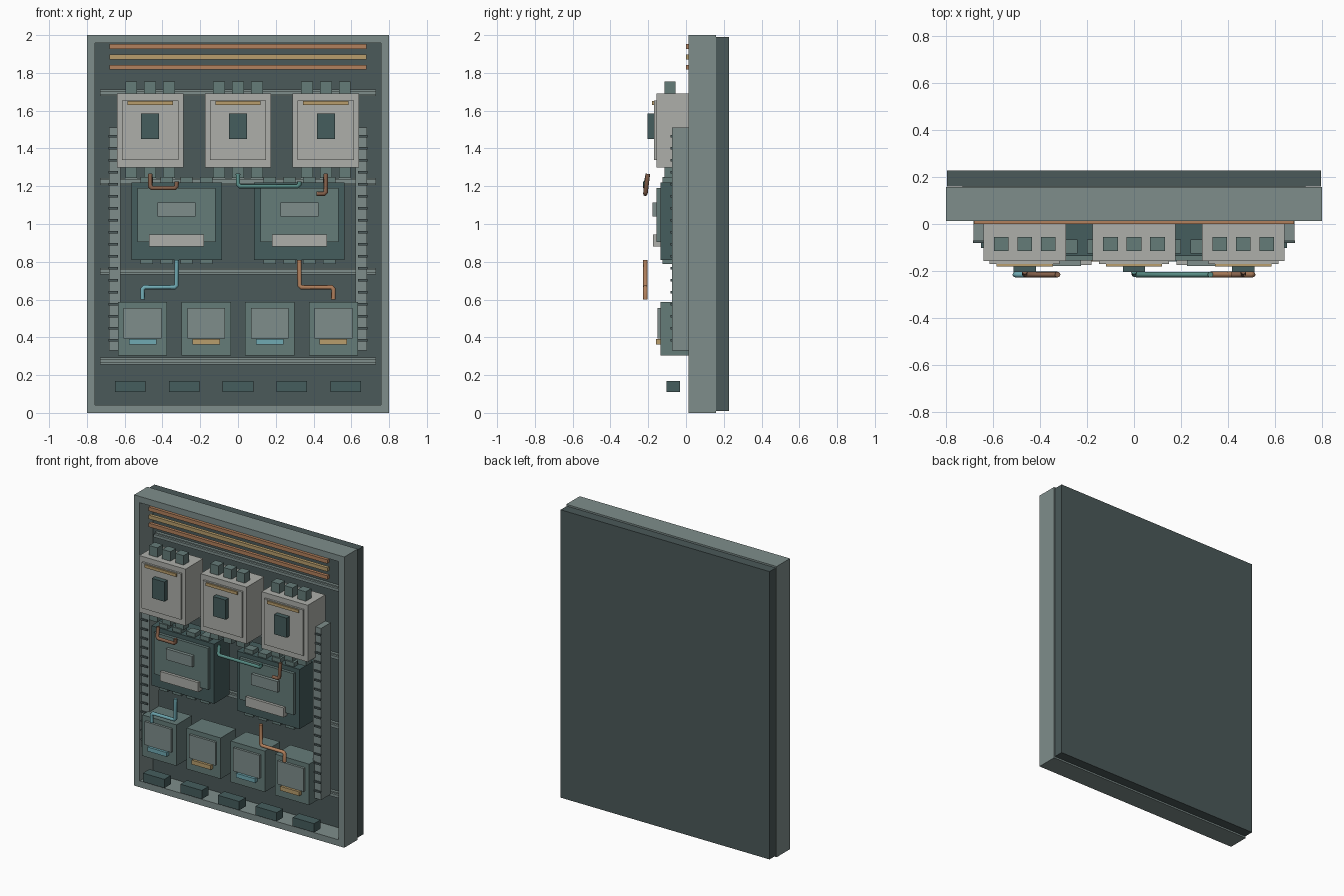
import bpy, bmesh
from mathutils import Vector

if "Cube" in bpy.data.objects:
    bpy.data.objects.remove(bpy.data.objects["Cube"])

def mat(name, r, g, b):
    m = bpy.data.materials.new(name)
    m.diffuse_color = (r, g, b, 1)
    m.use_nodes = True
    m.node_tree.nodes["Principled BSDF"].inputs["Base Color"].default_value = m.diffuse_color
    return m

STEEL = mat("steel", 0.21, 0.27, 0.26)
DARK = mat("dark_steel", 0.07, 0.10, 0.10)
CASE = mat("case_green", 0.13, 0.20, 0.19)
DEEP = mat("deep_green", 0.06, 0.11, 0.11)
PALE = mat("pale_grey", 0.42, 0.43, 0.40)
COPPER = mat("copper", 0.45, 0.22, 0.11)
BRASS = mat("brass", 0.48, 0.34, 0.15)
BROWN = mat("brown_wire", 0.24, 0.12, 0.07)
TEAL = mat("teal", 0.10, 0.27, 0.24)
BLUE = mat("blue", 0.16, 0.40, 0.45)

def finish(name, bm, m):
    bmesh.ops.recalc_face_normals(bm, faces=bm.faces)
    me = bpy.data.meshes.new(name)
    bm.to_mesh(me)
    bm.free()
    me.materials.append(m)
    ob = bpy.data.objects.new(name, me)
    bpy.context.collection.objects.link(ob)
    return ob

def box(name, cx, w, y0, y1, z0, z1, m):
    """Box centred on cx with width w, spanning y0..y1 and z0..z1."""
    bm = bmesh.new()
    bmesh.ops.create_cube(bm, size=1)
    for v in bm.verts:
        v.co = Vector((cx + v.co.x * w,
                       (y0 + y1) / 2 + v.co.y * (y1 - y0),
                       (z0 + z1) / 2 + v.co.z * (z1 - z0)))
    return finish(name, bm, m)

def wire(name, pts, m, r=0.012):
    """Round wire along a path with tight corners."""
    pts = [Vector(p) for p in pts]
    path = [pts[0]]
    for a, b, c in zip(pts, pts[1:], pts[2:]):
        path += [b + (a - b).normalized() * 0.01, b + (c - b).normalized() * 0.01]
    path.append(pts[-1])
    cu = bpy.data.curves.new(name, 'CURVE')
    cu.dimensions = '3D'
    cu.bevel_depth = r
    cu.bevel_resolution = 2
    cu.use_fill_caps = True
    sp = cu.splines.new('POLY')
    sp.points.add(len(path) - 1)
    for p, co in zip(sp.points, path):
        p.co = (*co, 1)
    cu.materials.append(m)
    bpy.context.collection.objects.link(bpy.data.objects.new(name, cu))

# Enclosure: open frame ring and back panel
bm = bmesh.new()
def loop(hx, z0, z1, y):
    return [bm.verts.new(p) for p in
            ((-hx, y, z0), (hx, y, z0), (hx, y, z1), (-hx, y, z1))]
rings = [loop(0.8, 0, 2, 0.013), loop(0.8, 0, 2, 0.158),
         loop(0.757, 0.043, 1.957, 0.158), loop(0.757, 0.043, 1.957, 0.013)]
for a, b in zip(rings, rings[1:] + rings[:1]):
    for i in range(4):
        j = (i + 1) % 4
        bm.faces.new((a[i], a[j], b[j], b[i]))
finish("cabinet_frame", bm, STEEL)
box("back_panel", 0, 1.59, 0.16, 0.227, 0.01, 1.99, DARK)

# Busbars
for i, z in enumerate((1.94, 1.885, 1.83)):
    box(f"busbar_{i}", 0, 1.36, 0.0, 0.022, z - 0.013, z + 0.013,
        BRASS if i == 1 else COPPER)

# Mounting rails: flat base with raised centre
for i, z in enumerate((1.695, 1.225, 0.75, 0.275)):
    box(f"rail_base_{i}", 0, 1.46, 0.14, 0.162, z - 0.018, z + 0.018, STEEL)
    box(f"rail_ridge_{i}", 0, 1.46, 0.125, 0.145, z - 0.010, z + 0.010, STEEL)

# Cable raceways with slots
for s, side in ((-1, "left"), (1, "right")):
    box(f"raceway_{side}", s * 0.653, 0.06, -0.073, 0.033, 0.33, 1.51, STEEL)
    for k in range(18):
        z = 0.385 + k * 0.0635
        box(f"raceway_slot_{side}_{k}", s * 0.66, 0.05, -0.081, -0.07,
            z - 0.006, z + 0.006, DARK)

# Main breakers
for i, x in enumerate((-0.465, 0, 0.465)):
    box(f"breaker_body_{i}", x, 0.352, -0.157, 0.033, 1.30, 1.69, PALE)
    box(f"breaker_face_{i}", x, 0.298, -0.17, -0.155, 1.34, 1.655, PALE)
    box(f"breaker_strip_{i}", x, 0.24, -0.18, -0.168, 1.63, 1.65, BRASS)
    box(f"breaker_switch_{i}", x, 0.095, -0.204, -0.168, 1.45, 1.585, DEEP)
    for k in (-1, 0, 1):
        for end, z0, z1 in (("top", 1.685, 1.755), ("bottom", 1.243, 1.305)):
            box(f"breaker_terminal_{end}_{i}_{k + 1}", x + k * 0.1, 0.063,
                -0.115, -0.055, z0, z1, CASE)

# Contactors
for i, x in enumerate((-0.325, 0.325)):
    box(f"contactor_body_{i}", x, 0.478, -0.136, 0.033, 0.81, 1.22, DEEP)
    box(f"contactor_face_{i}", x, 0.412, -0.156, -0.134, 0.905, 1.19, CASE)
    box(f"contactor_window_{i}", x, 0.2, -0.178, -0.154, 1.04, 1.115, STEEL)
    box(f"contactor_plate_{i}", x, 0.29, -0.175, -0.134, 0.88, 0.945, PALE)
    for k in range(4):
        for end, z0, z1 in (("top", 1.215, 1.248), ("bottom", 0.788, 0.815)):
            box(f"contactor_terminal_{end}_{i}_{k}", x + (k - 1.5) * 0.105, 0.065,
                -0.125, -0.065, z0, z1, CASE)

# Relays
for i, x in enumerate((-0.505, -0.168, 0.168, 0.505)):
    box(f"relay_body_{i}", x, 0.26, -0.134, 0.033, 0.305, 0.587, CASE)
    box(f"relay_face_{i}", x, 0.2, -0.15, -0.132, 0.395, 0.555, STEEL)
    box(f"relay_marker_{i}", x, 0.145, -0.16, -0.132, 0.362, 0.391,
        BRASS if i % 2 else BLUE)

# Lower terminal blocks
for i in range(5):
    box(f"terminal_block_{i}", (i - 2) * 0.285, 0.163, -0.103, -0.032,
        0.11, 0.17, DEEP)

# Wires: breakers to contactors, then contactors to relays
yt, yb = -0.202, -0.215
wire("upper_wire_left", [(-0.465, yt, 1.265), (-0.465, yb, 1.19),
                         (-0.325, yb, 1.19), (-0.325, yb, 1.225)], BROWN)
wire("upper_wire_middle", [(0, yt, 1.265), (0, yb, 1.2),
                           (0.325, yb, 1.2), (0.325, yb, 1.225)], TEAL)
wire("upper_wire_right", [(0.465, yt, 1.265), (0.465, yb, 1.16),
                          (0.415, yb, 1.16)], BROWN)
wire("lower_wire_left", [(-0.325, yb, 0.81), (-0.325, yb, 0.665),
                         (-0.505, yb, 0.665), (-0.505, yb, 0.6)], BLUE)
wire("lower_wire_right", [(0.325, yb, 0.81), (0.325, yb, 0.665),
                          (0.505, yb, 0.665), (0.505, yb, 0.6)], COPPER)
